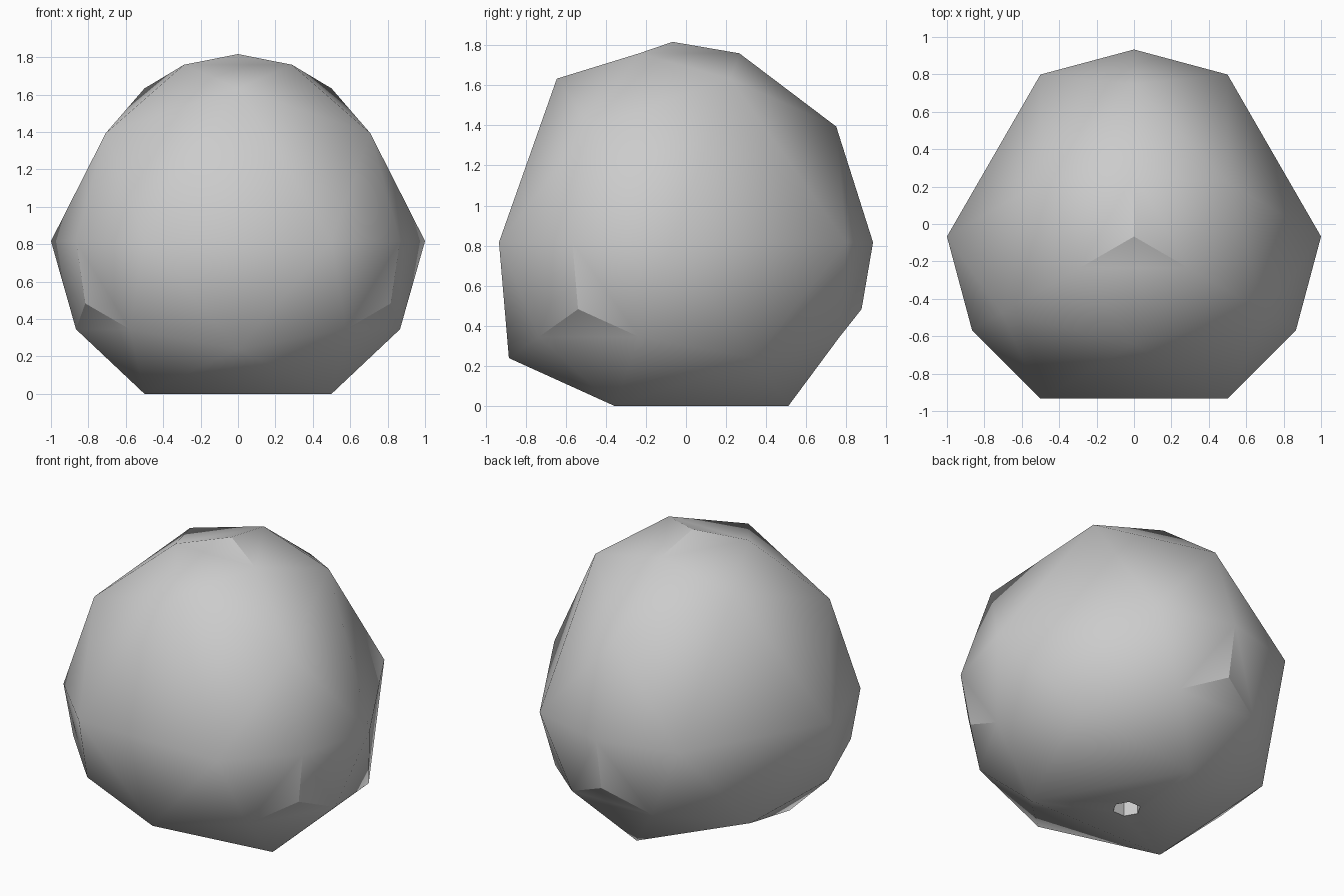
import bpy, bmesh
from math import radians, cos, sin, sqrt
from itertools import combinations
from mathutils import Vector

if "Cube" in bpy.data.objects:
    bpy.data.objects.remove(bpy.data.objects["Cube"])

grey = bpy.data.materials.new("light_grey")
grey.use_nodes = True
colour = (0.6, 0.6, 0.6, 1)
grey.diffuse_color = colour
grey.node_tree.nodes["Principled BSDF"].inputs["Base Color"].default_value = colour


def mid(a, b):
    """Midpoint pushed out to the unit sphere."""
    return (a + b).normalized()


# Four tips of a tetrahedron, one pointing straight up
ring = sqrt(8) / 3
tips = [Vector((0, 0, 1))] + [
    Vector((ring * cos(radians(a)), ring * sin(radians(a)), -1 / 3)) for a in (-30, 90, 210)]

bm = bmesh.new()


def tri(*points):
    face = bm.faces.new([bm.verts.new(p) for p in points])
    face.normal_update()
    if face.normal.dot(face.calc_center_median()) < 0:
        face.normal_flip()


# Faceted ball: each tetrahedron side becomes sixteen triangles
for side in combinations(range(4), 3):
    other = tips[6 - sum(side)]
    corners = []
    for i in range(3):
        t, a, b = (tips[side[(i + k) % 3]] for k in range(3))
        oa, ob, oc = mid(t, a), mid(t, b), mid(t, other)
        c = mid(oa, ob)
        ma, mb = mid(c, mid(oa, oc)), mid(c, mid(ob, oc))
        tri(t, ma, mb)
        tri(ma, mb, c)
        tri(ma, oa, c)
        tri(mb, ob, c)
        tri(oa, c, mid(oa, mid(a, b)))
        corners.append(c)
    tri(*corners)
bmesh.ops.remove_doubles(bm, verts=bm.verts, dist=0.001)
bmesh.ops.translate(bm, verts=bm.verts, vec=(0, -0.067, sqrt(2 / 3)))

mesh = bpy.data.meshes.new("faceted_ball")
bm.to_mesh(mesh)
bm.free()
mesh.materials.append(grey)
ball = bpy.data.objects.new("faceted_ball", mesh)
bpy.context.collection.objects.link(ball)

# Six-sided socket in the flat base
bpy.ops.mesh.primitive_cylinder_add(vertices=6, radius=0.085, depth=0.8,
                                    location=(0, -0.067, 0), rotation=(0, 0, radians(30)))
cutter = bpy.context.object
cutter.name = "socket_cutter"
cutter.hide_render = True
cutter.data.materials.append(grey)
cut = ball.modifiers.new("socket", "BOOLEAN")
cut.operation = "DIFFERENCE"
cut.solver = "EXACT"
cut.object = cutter

bpy.ops.object.select_all(action="DESELECT")
ball.select_set(True)
bpy.context.view_layer.objects.active = ball
bpy.ops.object.modifier_apply(modifier=cut.name)
bpy.data.objects.remove(cutter)
bpy.ops.object.shade_smooth_by_angle(angle=radians(30))
